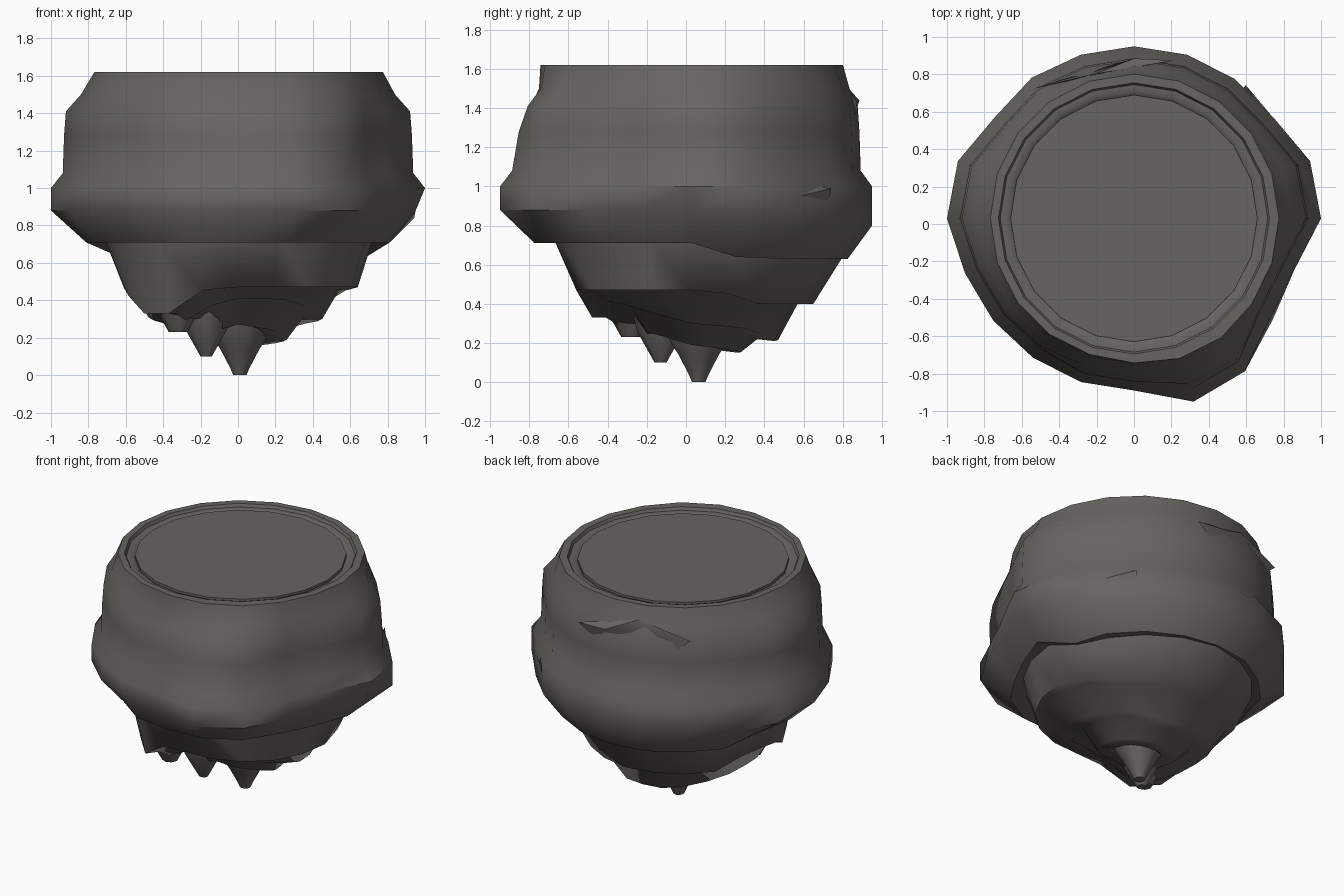
import bpy, bmesh, math

if "Cube" in bpy.data.objects:
    bpy.data.objects.remove(bpy.data.objects["Cube"])

N = 20                 # sides of the rock
CY = 0.03              # rock axis sits slightly behind the origin

stone = bpy.data.materials.new("dark_stone")
stone.diffuse_color = (0.135, 0.128, 0.117, 1)
stone.use_nodes = True
stone.node_tree.nodes["Principled BSDF"].inputs["Base Color"].default_value = stone.diffuse_color


def keyed(keys, deg):
    """Value at an angle, from (degree, value) keys around the circle."""
    if not isinstance(keys, (list, tuple)):
        return keys
    ks = [(keys[-1][0] - 360, keys[-1][1])] + list(keys) + [(keys[0][0] + 360, keys[0][1])]
    for (a, va), (b, vb) in zip(ks, ks[1:]):
        if a <= deg <= b:
            return va + (vb - va) * (deg - a) / (b - a)


def finish(name, bm, angle=38):
    bmesh.ops.recalc_face_normals(bm, faces=bm.faces)
    me = bpy.data.meshes.new(name)
    bm.to_mesh(me)
    bm.free()
    me.materials.append(stone)
    ob = bpy.data.objects.new(name, me)
    bpy.context.collection.objects.link(ob)
    bpy.ops.object.select_all(action='DESELECT')
    ob.select_set(True)
    bpy.context.view_layer.objects.active = ob
    bpy.ops.object.shade_smooth_by_angle(angle=math.radians(angle))
    return ob


def loft(name, rings, cx=0.0, cy=CY, n=N, angle=38, caps=(True, True)):
    """Skin rings of (height, radius); both may be keyed by angle."""
    bm = bmesh.new()
    loops = []
    for z, r in rings:
        loop = []
        for i in range(n):
            d = 360 * i / n
            a = math.radians(d)
            rr = keyed(r, d)
            loop.append(bm.verts.new((cx + rr * math.cos(a), cy + rr * math.sin(a), keyed(z, d))))
        loops.append(loop)
    for lo, hi in zip(loops, loops[1:]):
        for i in range(n):
            j = (i + 1) % n
            bm.faces.new((lo[i], lo[j], hi[j], hi[i]))
    for use, loop in zip(caps, (loops[0], loops[-1])):
        if use:
            bm.faces.new(loop)
    return finish(name, bm, angle)


def shard(name, pts):
    """Angular chip on the rock, hull of (degree, radius, height) points."""
    bm = bmesh.new()
    for d, r, z in pts:
        a = math.radians(d)
        bm.verts.new((r * math.cos(a), CY + r * math.sin(a), z))
    bmesh.ops.convex_hull(bm, input=bm.verts)
    return finish(name, bm, 25)


# irregular plan outline of the rock, one radius per side
outline = [1.0, .99, .92, .92, .92, .92, .92, .93, .92, .99,
           1.0, .95, .93, .92, .92, .92, 1.03, 1.01, .90, .90]


def plan(f, round_r=0.0, mix=0.0, **tweak):
    """Outline scaled, blended toward a circle, with per-side tweaks (s0=.9)."""
    return [(18 * i, (o * f * (1 - mix) + round_r * mix) * tweak.get(f"s{i}", 1))
            for i, o in enumerate(outline)]


# ledge under the body sags toward the back
body_z = [(0, .71), (18, .64), (36, .63), (144, .63), (162, .66), (180, .71)]
body_r = plan(.82, .80, .4, s1=.91, s2=1.02, s3=1.03, s4=1.03, s5=1.03, s6=1.03, s9=.91,
              s14=1.05, s15=1.04)

# main body with worn sides, rim and shallow recessed top
loft("rock_body", [
    (body_z, body_r),
    ([(0, .88), (36, .80), (144, .80), (180, .88)], plan(1.0, s0=.95, s18=1.02, s19=.97)),
    (1.00, plan(1.0)),
    (1.08, plan(.937)),
    (1.28, plan(.93, s14=1.02, s15=1.02, s16=.97, s17=1.01)),
    (1.41, plan(.92, s14=.98, s15=.97, s16=.93)),
    (1.50, plan(.88, .80, .5, s14=.97, s15=.97, s16=.95)),
    (1.62, [(0, .775), (260, .765), (297, .795), (330, .775)]),
    (1.62, .725),
    (1.60, .715),
    (1.60, .68),
    (1.585, .66)], angle=44, caps=(False, False))
loft("top_plate", [(1.58, .66), (1.605, .66)], caps=(False, True))

# stepped underside: ledges tapering downward to the tip
mid_z = [(0, .47), (20, .45), (36, .40), (144, .40), (162, .46), (190, .47),
         (214, .33), (236, .33), (254, .47)]
low_z = [(0, .30), (45, .27), (70, .21), (110, .22), (150, .28), (180, .31), (216, .28),
         (240, .30), (258, .41), (300, .41), (330, .36)]
in_z = [(0, .19), (60, .16), (110, .15), (180, .22), (234, .23), (270, .27), (320, .24)]
loft("rock_underside", [
    (body_z, body_r),
    ([(d, z + .01) for d, z in body_z],
     [(0, .72), (18, .70), (90, .77), (162, .70), (180, .71), (270, .70)]),
    (mid_z, [(0, .64), (20, .60), (90, .62), (162, .60), (180, .61), (216, .62),
             (236, .63), (270, .59), (320, .64)]),
    (mid_z, [(0, .55), (90, .54), (180, .57), (225, .55), (270, .51)]),
    (low_z, [(0, .45), (90, .44), (180, .48), (225, .48), (270, .43)]),
    ([(d, z + .01) for d, z in low_z], [(0, .35), (90, .34), (180, .35), (270, .33)]),
    (in_z, [(0, .26), (90, .25), (180, .25), (270, .24)]),
    ([(d, z + .01) for d, z in in_z], [(0, .15), (90, .17), (180, .15), (270, .13)]),
], angle=70, caps=(False, True))

# pointed tip and hanging spikes
loft("bottom_tip", [(0.0, .035), (.035, .05), (.14, .105), (.20, .145), (.27, .17)],
     cx=.01, cy=.065, n=14, angle=62, caps=(True, False))
for name, x, y, z, r in (("spike_a", -.17, -.13, .10, .03),
                         ("spike_b", -.32, -.28, .23, .05)):
    loft(name, [(z, r), (z + .16, r + .09), (z + .24, r + .11)],
         cx=x, cy=y, n=8, angle=62, caps=(True, False))

# broken ledges on the sides
shard("right_ledge", [(12, .96, .97), (30, .93, .93), (50, .93, .99), (50, .89, .85),
                      (30, .88, 1.02), (15, .87, 1.0), (40, .8, .85)])
shard("back_ledge", [(76, .87, 1.43), (90, .855, 1.44), (128, .88, 1.44), (105, .80, 1.53),
                     (85, .83, 1.34), (120, .84, 1.34), (100, .78, 1.38)])
